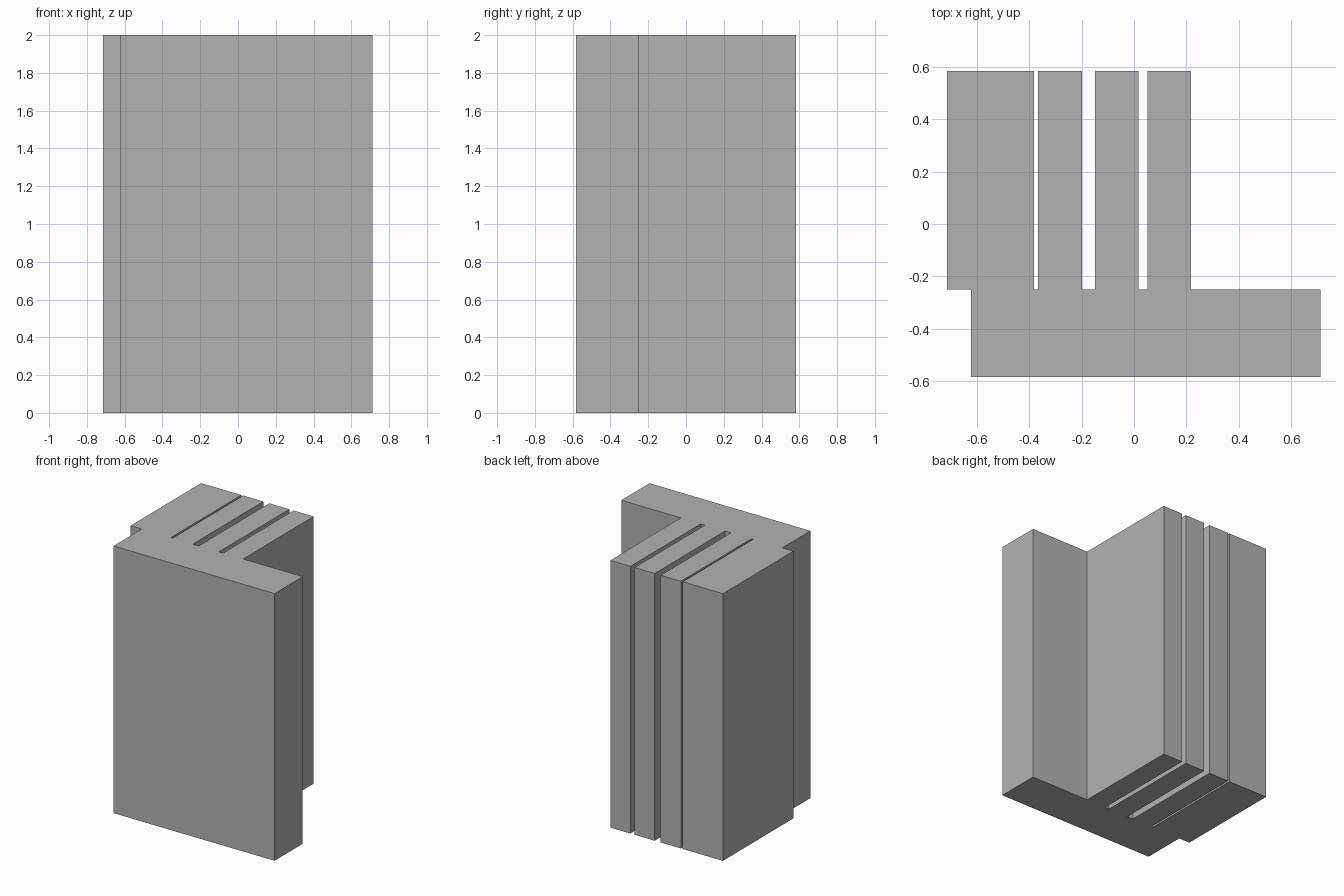
import bpy
import bmesh

cube = bpy.data.objects.get("Cube")
if cube:
    bpy.data.objects.remove(cube, do_unlink=True)

HEIGHT = 2.0
FRONT, STEP, BACK = -0.583, -0.25, 0.583
SLAB_LEFT, SLAB_RIGHT = -0.622, 0.711
# x range of each rear fin, from the wide block to the last narrow fin
FINS = [(-0.714, -0.381), (-0.366, -0.199), (-0.149, 0.017), (0.052, 0.218)]

grey = bpy.data.materials.new("plain grey")
grey.use_nodes = True
colour = (0.45, 0.45, 0.45, 1.0)
grey.diffuse_color = colour
grey.node_tree.nodes["Principled BSDF"].inputs["Base Color"].default_value = colour

# Plan outline: front slab, then the row of fins standing behind it
outline = [(SLAB_LEFT, FRONT), (SLAB_RIGHT, FRONT), (SLAB_RIGHT, STEP)]
for left, right in reversed(FINS):
    outline += [(right, STEP), (right, BACK), (left, BACK), (left, STEP)]
outline.append((SLAB_LEFT, STEP))

# Extrude the outline to full height
bm = bmesh.new()
base = bm.faces.new([bm.verts.new((x, y, 0)) for x, y in outline])
top = bmesh.ops.extrude_face_region(bm, geom=[base], use_keep_orig=True)["geom"]
bmesh.ops.translate(bm, vec=(0, 0, HEIGHT),
                    verts=[v for v in top if isinstance(v, bmesh.types.BMVert)])
bmesh.ops.recalc_face_normals(bm, faces=bm.faces)

mesh = bpy.data.meshes.new("finned_block")
bm.to_mesh(mesh)
bm.free()
mesh.materials.append(grey)
block = bpy.data.objects.new("finned_block", mesh)
bpy.context.collection.objects.link(block)
